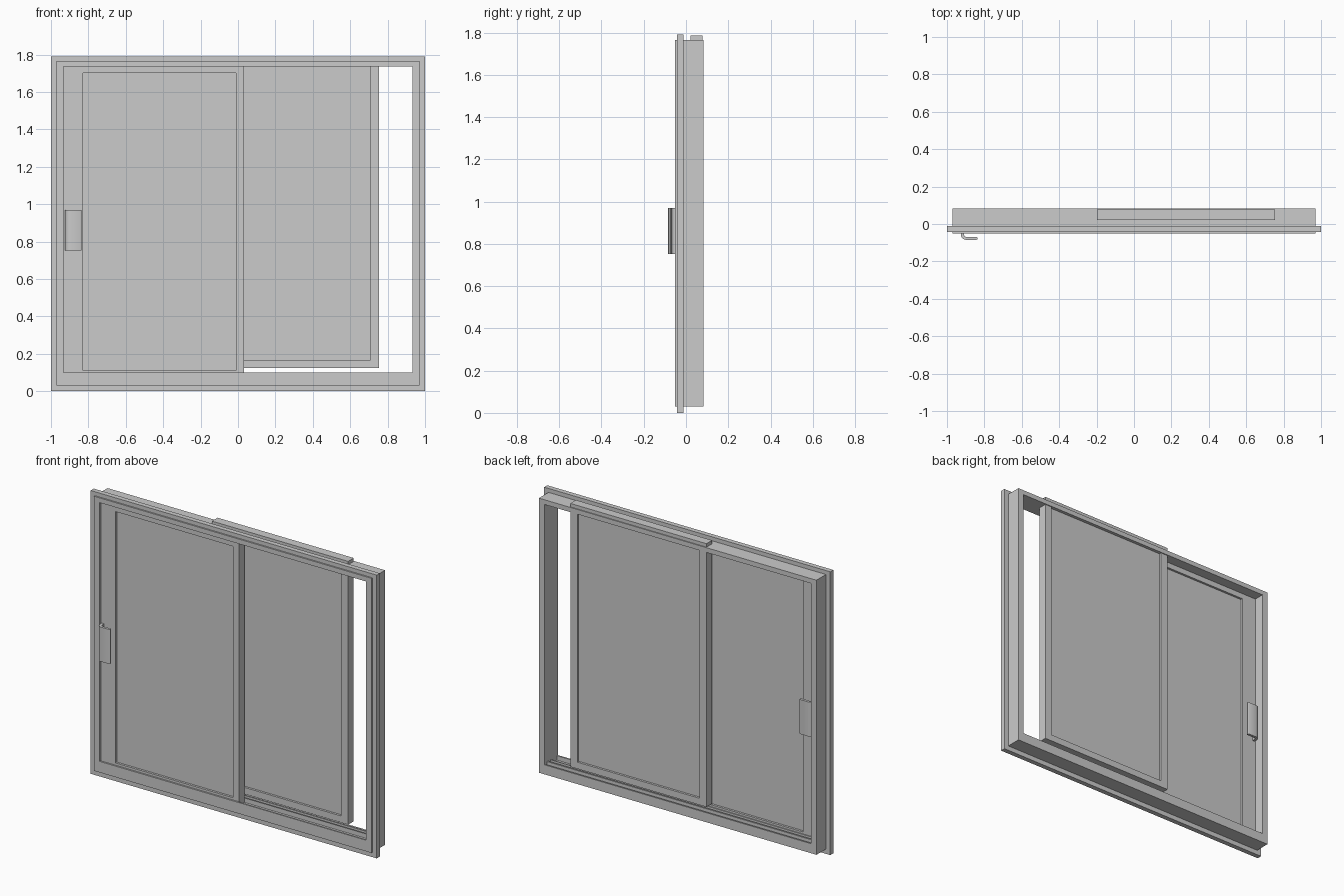
import bpy, bmesh, math

if "Cube" in bpy.data.objects:
    bpy.data.objects.remove(bpy.data.objects["Cube"])


def mesh_object(name, bm):
    bmesh.ops.recalc_face_normals(bm, faces=bm.faces)
    me = bpy.data.meshes.new(name)
    bm.to_mesh(me)
    bm.free()
    ob = bpy.data.objects.new(name, me)
    bpy.context.collection.objects.link(ob)
    return ob


def box(name, x0, x1, y0, y1, z0, z1):
    bm = bmesh.new()
    bmesh.ops.create_cube(bm, size=1)
    for v in bm.verts:
        v.co = ((x0 + x1) / 2 + v.co.x * (x1 - x0),
                (y0 + y1) / 2 + v.co.y * (y1 - y0),
                (z0 + z1) / 2 + v.co.z * (z1 - z0))
    return mesh_object(name, bm)


def ring(name, outer, inner, y0, y1):
    """Rectangular frame; outer and inner are (x0, x1, z0, z1)."""
    bm = bmesh.new()
    loops = []
    for (a, b, c, d), y in ((outer, y0), (inner, y0), (inner, y1), (outer, y1)):
        loops.append([bm.verts.new((x, y, z)) for x, z in ((a, c), (b, c), (b, d), (a, d))])
    for k in range(4):
        p, q = loops[k], loops[(k + 1) % 4]
        for i in range(4):
            j = (i + 1) % 4
            bm.faces.new((p[i], p[j], q[j], q[i]))
    return mesh_object(name, bm)


def prism(name, points, place, a, b):
    """Extrude a 2D outline from a to b; place maps (u, v, w) to xyz."""
    bm = bmesh.new()
    lo = [bm.verts.new(place(u, v, a)) for u, v in points]
    hi = [bm.verts.new(place(u, v, b)) for u, v in points]
    bm.faces.new(lo)
    bm.faces.new(hi)
    n = len(points)
    for i in range(n):
        j = (i + 1) % n
        bm.faces.new((lo[i], lo[j], hi[j], hi[i]))
    return mesh_object(name, bm)


# Outer frame and its flange
ring("outer_frame", (-0.97, 0.97, 0.03, 1.765), (-0.932, 0.932, 0.06, 1.735), -0.052, 0.083)
ring("wall_flange", (-1, 1, 0, 1.79), (-0.965, 0.965, 0.035, 1.76), -0.043, -0.012)

# Sill with two sliding channels
sill = [(-0.052, 0.06), (-0.052, 0.10), (-0.042, 0.10), (-0.042, 0.072),
        (0.018, 0.072), (0.018, 0.10), (0.024, 0.10), (0.024, 0.08),
        (0.046, 0.08), (0.046, 0.10), (0.056, 0.10), (0.056, 0.08),
        (0.074, 0.08), (0.074, 0.09), (0.083, 0.09), (0.083, 0.06)]
prism("sill_track", sill, lambda u, v, w: (w, u, v), -0.932, 0.932)

# Sliding sashes: rectangular frame with a pane set in it
sashes = (("front", (-0.935, 0.032, 0.07, 1.735), (-0.83, -0.01, 0.112, 1.70), -0.038, 0.017),
          ("rear", (-0.197, 0.755, 0.123, 1.787), (-0.147, 0.706, 0.165, 1.745), 0.021, 0.077))
for label, outer, inner, y0, y1 in sashes:
    ring(label + "_sash", outer, inner, y0, y1)
    a, b, c, d = inner
    box(label + "_pane", a - 0.01, b + 0.01, y0 + 0.014, y1 - 0.014, c - 0.01, d + 0.01)

# Hooked pull handles on both faces of the front sash
arc = [math.radians(180 + 90 * i / 6) for i in range(7)]
hook = [(-0.926, -0.036)]
hook += [(-0.896 + 0.03 * math.cos(t), -0.055 + 0.03 * math.sin(t)) for t in arc]
hook += [(-0.845, -0.085), (-0.836, -0.081), (-0.836, -0.073), (-0.842, -0.069)]
hook += [(-0.896 + 0.014 * math.cos(t), -0.055 + 0.014 * math.sin(t)) for t in reversed(arc)]
hook += [(-0.91, -0.036)]
mid = (-0.038 + 0.017) / 2
for name, mirrored in (("outside_handle", False), ("inside_handle", True)):
    pts = [(x, 2 * mid - y if mirrored else y) for x, y in hook]
    ob = prism(name, pts, lambda u, v, w: (u, v, w), 0.752, 0.97)
    bpy.ops.object.select_all(action='DESELECT')
    ob.select_set(True)
    bpy.context.view_layer.objects.active = ob
    bpy.ops.object.shade_smooth_by_angle(angle=math.radians(30))
